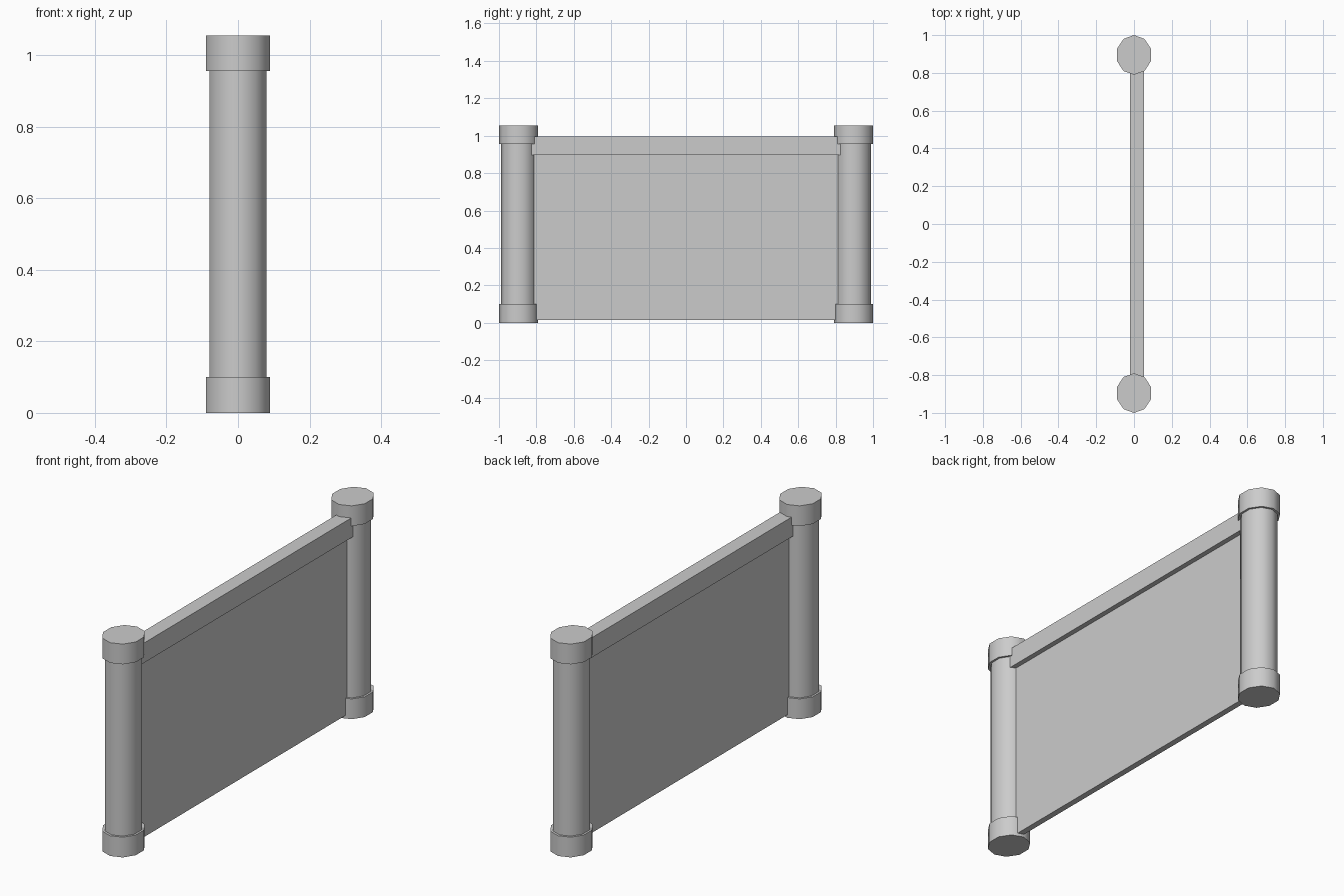
import bpy, bmesh
from math import sin, cos, tau, radians

if "Cube" in bpy.data.objects:
    bpy.data.objects.remove(bpy.data.objects["Cube"])

SIDES = 10


def add_object(name, bm):
    bmesh.ops.recalc_face_normals(bm, faces=bm.faces)
    mesh = bpy.data.meshes.new(name)
    bm.to_mesh(mesh)
    bm.free()
    obj = bpy.data.objects.new(name, mesh)
    bpy.context.collection.objects.link(obj)
    return obj


def box(name, lo, hi):
    bm = bmesh.new()
    bmesh.ops.create_cube(bm, size=1)
    for v in bm.verts:
        v.co = [(a + b) / 2 + c * (b - a) for a, b, c in zip(lo, hi, v.co)]
    return add_object(name, bm)


def column(name, y, rx, ry, z0, z1):
    # ten-sided oval prism with corners pointing along y
    bm = bmesh.new()
    ring = [bm.verts.new((rx * sin(tau * i / SIDES), y + ry * cos(tau * i / SIDES), z0))
            for i in range(SIDES)]
    base = bm.faces.new(ring)
    top = bmesh.ops.extrude_face_region(bm, geom=[base], use_keep_orig=True)
    bmesh.ops.translate(bm, vec=(0, 0, z1 - z0),
                        verts=[g for g in top["geom"] if isinstance(g, bmesh.types.BMVert)])
    obj = add_object(name, bm)
    bpy.ops.object.select_all(action='DESELECT')
    obj.select_set(True)
    bpy.context.view_layer.objects.active = obj
    bpy.ops.object.shade_smooth_by_angle(angle=radians(40))
    return obj


# End posts: shaft with a wider foot and cap
for label, y in (("front", -0.895), ("back", 0.895)):
    column(label + "_post_shaft", y, 0.0841, 0.0933, 0.1, 0.955)
    column(label + "_post_foot", y, 0.0946, 0.105, 0.0, 0.1)
    column(label + "_post_cap", y, 0.0946, 0.105, 0.955, 1.055)

# Thin wall panel and the thicker rail along its top
box("wall_panel", (-0.002, -0.83, 0.015), (0.028, 0.83, 0.897))
box("top_rail", (-0.02, -0.83, 0.897), (0.053, 0.83, 0.995))
